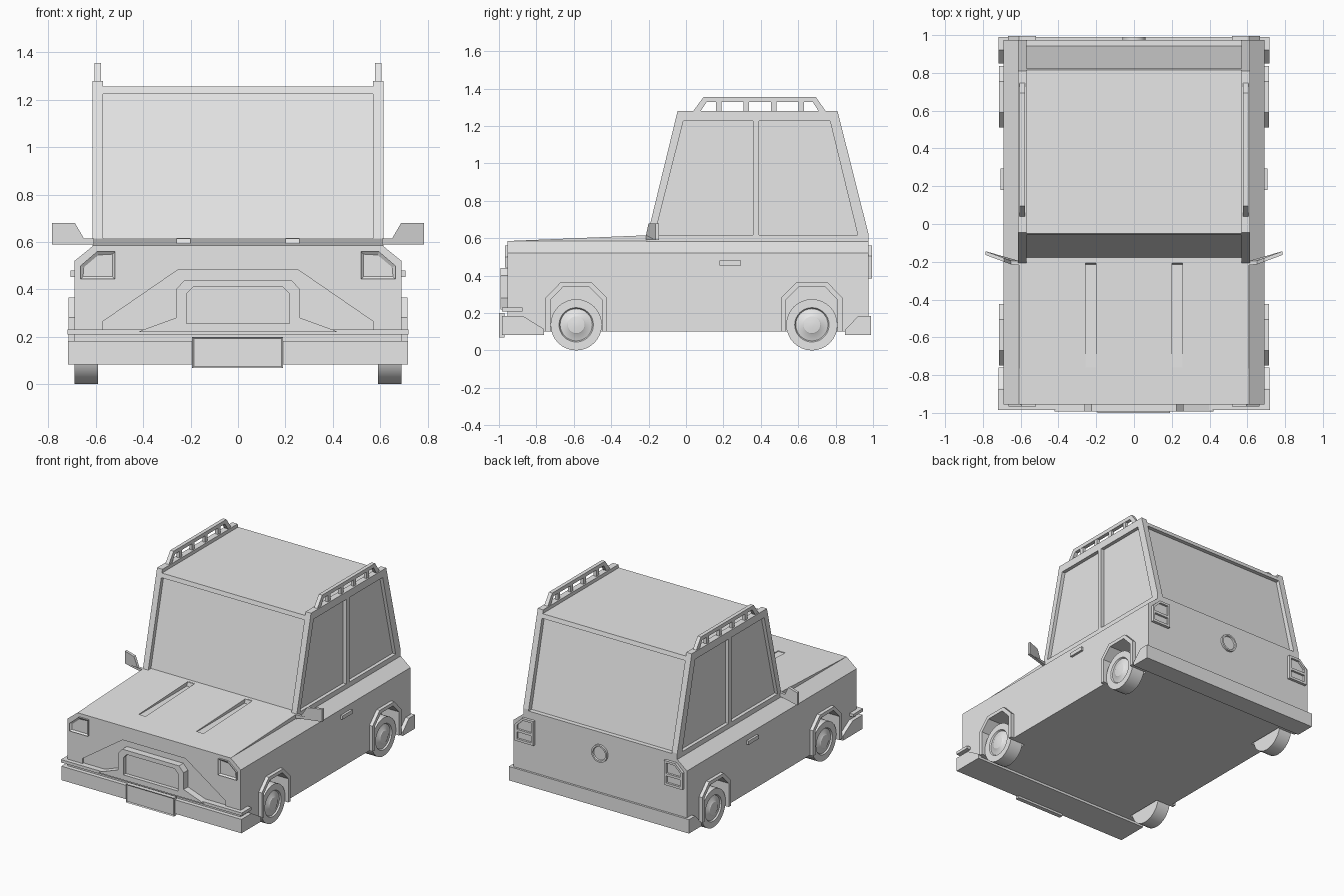
import bpy, bmesh, math
from mathutils import Vector

if "Cube" in bpy.data.objects:
    bpy.data.objects.remove(bpy.data.objects["Cube"])

grey = bpy.data.materials.new("light_grey")
grey.use_nodes = True
grey.diffuse_color = (0.8, 0.8, 0.8, 1)
grey.node_tree.nodes["Principled BSDF"].inputs["Base Color"].default_value = (0.8, 0.8, 0.8, 1)


def finish(name, bm):
    bmesh.ops.recalc_face_normals(bm, faces=bm.faces)
    mesh = bpy.data.meshes.new(name)
    bm.to_mesh(mesh)
    bm.free()
    mesh.materials.append(grey)
    ob = bpy.data.objects.new(name, mesh)
    bpy.context.collection.objects.link(ob)
    return ob


def prism(name, pts, axis, a, b, rim=0, sink=0):
    """Extrude a 2D outline along x or y; the cap at b may get a sunken panel."""
    def place(p, t):
        return (t, p[0], p[1]) if axis == "x" else (p[0], t, p[1])
    bm = bmesh.new()
    va = [bm.verts.new(place(p, a)) for p in pts]
    vb = [bm.verts.new(place(p, b)) for p in pts]
    bm.faces.new(va)
    cap = bm.faces.new(vb)
    for i in range(len(pts)):
        j = (i + 1) % len(pts)
        bm.faces.new((va[i], va[j], vb[j], vb[i]))
    bmesh.ops.recalc_face_normals(bm, faces=bm.faces)
    if rim:
        bmesh.ops.inset_region(bm, faces=[cap], thickness=rim, depth=-sink)
    return finish(name, bm)


def rect(u0, u1, v0, v1):
    return [(u0, v0), (u1, v0), (u1, v1), (u0, v1)]


def mirrored(half):
    """Complete a symmetric outline from its +x half."""
    return half + [(-x, z) for x, z in reversed(half)]


def cut(ob, cutters):
    for c in cutters:
        c.hide_render = True
        mod = ob.modifiers.new("cut", "BOOLEAN")
        mod.object, mod.solver = c, "EXACT"
        bpy.context.view_layer.objects.active = ob
        bpy.ops.object.modifier_apply(modifier=mod.name)
        bpy.data.objects.remove(c)


def lathe(name, profile, centre, axis, sign, steps=32):
    """Revolve (radius, offset) points about x or y; smooth shaded."""
    bm = bmesh.new()
    rings = []
    for r, o in profile:
        ring = []
        for i in range(steps):
            t = 2 * math.pi * i / steps
            u, v = r * math.cos(t), r * math.sin(t)
            d = (sign * o, u, v) if axis == "x" else (u, sign * o, v)
            ring.append(bm.verts.new(Vector(centre) + Vector(d)))
        rings.append(ring)
    for ra, rb in zip(rings, rings[1:]):
        for i in range(steps):
            j = (i + 1) % steps
            bm.faces.new((ra[i], ra[j], rb[j], rb[i]))
    bm.faces.new(rings[0])
    bm.faces.new(rings[-1])
    ob = finish(name, bm)
    bpy.ops.object.select_all(action="DESELECT")
    ob.select_set(True)
    bpy.context.view_layer.objects.active = ob
    bpy.ops.object.shade_smooth_by_angle(angle=math.radians(25))
    return ob


SIDES = ((1, "left"), (-1, "right"))
AXLES = ((-0.587, "front"), (0.673, "rear"))


def arch(y, grow):
    """Half-octagon wheel opening, as a path from floor to floor."""
    w, top, low = 0.138 + grow, 0.34 + grow, 0.1
    return [(y - w, low), (y - w, 0.27 + grow / 2), (y - 0.07 - grow / 2, top),
            (y + 0.07 + grow / 2, top), (y + w, 0.27 + grow / 2), (y + w, low)]


# Lower body with wheel wells and a shallow nose recess
body = prism("body", mirrored([(0.69, 0.1), (0.69, 0.52), (0.61, 0.585)]), "y", -0.955, 0.975)
cutters = []
for s, side in SIDES:
    for y, end in AXLES:
        well = arch(y, 0)
        well[0], well[-1] = (well[0][0], 0.05), (well[-1][0], 0.05)
        cutters.append(prism("well_cutter", well, "x", s * 0.575, s * 0.8))
nose = mirrored([(0.57, 0.225), (0.57, 0.265), (0.25, 0.485)])
cutters.append(prism("nose_cutter", nose, "y", -1.1, -0.943))
cut(body, cutters)

# Hood wedge with two tapering grooves
hood = prism("hood", [(-0.955, 0.575), (-0.955, 0.585), (-0.15, 0.618), (-0.15, 0.575)], "x", -0.61, 0.61)
cut(hood, [prism("groove_cutter", rect(s * 0.202, s * 0.257, 0.588, 0.7), "y", -0.76, -0.2)
           for s, _ in SIDES])

# Cabin: inset glass core, header and sill rails, side frames with windows
prism("cabin_glass", [(-0.185, 0.58), (-0.025, 1.25), (0.79, 1.25), (0.95, 0.58)], "x", -0.588, 0.588)


def front_y(z):
    return -0.215 + (z - 0.585) * 0.2446


def back_y(z):
    return min(0.975, 0.975 - (z - 0.625) * 0.252)


for part, z0, z1 in (("window_sill", 0.58, 0.615), ("roof", 1.225, 1.255)):
    prism(part, [(front_y(z0), z0), (front_y(z1), z1), (back_y(z1), z1), (back_y(z0), z0)],
          "x", -0.575, 0.575)
for s, side in SIDES:
    frame = prism(side + "_cabin_frame", [(-0.215, 0.58), (-0.045, 1.28), (0.81, 1.28),
                  (0.975, 0.625), (0.975, 0.58)], "x", s * 0.57, s * 0.613)
    panes = ([(-0.168, 0.618), (-0.014, 1.226), (0.357, 1.226), (0.357, 0.618)],
             [(0.39, 0.618), (0.39, 1.226), (0.77, 1.226), (0.918, 0.618)])
    cut(frame, [prism("pane_cutter", p, "x", s * 0.5, s * 0.7) for p in panes])

    # Roof rail with evenly spaced posts
    path = [(0.035, 1.275), (0.094, 1.355), (0.694, 1.355), (0.75, 1.275)]
    inner = [(0.075, 1.275), (0.11, 1.328), (0.678, 1.328), (0.712, 1.275)]
    prism(side + "_roof_rail", path + inner[::-1], "x", s * 0.578, s * 0.605)
    for i in range(4):
        y = 0.175 + i * 0.147
        prism(f"{side}_rail_post_{i + 1}", rect(y - 0.014, y + 0.014, 1.275, 1.335),
              "x", s * 0.58, s * 0.603)

    # Wing mirror, swept backwards toward its tip
    mirror = prism(side + "_wing_mirror", [(s * x, z) for x, z in (
        (0.6, 0.59), (0.785, 0.59), (0.785, 0.68), (0.688, 0.68), (0.65, 0.615), (0.6, 0.615))],
        "y", -0.218, -0.198)
    for v in mirror.data.vertices:
        v.co.y += 0.37 * max(0, abs(v.co.x) - 0.64)

    prism(side + "_door_handle", rect(0.18, 0.295, 0.453, 0.48), "x", s * 0.68, s * 0.706)

    # Lamps
    prism(side + "_headlight", [(s * x, z) for x, z in (
        (0.518, 0.443), (0.665, 0.443), (0.665, 0.5), (0.595, 0.56), (0.518, 0.56))],
        "y", -0.94, -0.967, 0.016, 0.01)
    lamp = prism(side + "_tail_light", [(s * x, z) for x, z in (
        (0.52, 0.385), (0.667, 0.385), (0.667, 0.505), (0.61, 0.56), (0.52, 0.56))],
        "y", 0.95, 0.995)
    upper = [(s * x, z) for x, z in ((0.537, 0.47), (0.65, 0.47), (0.65, 0.5),
                                     (0.604, 0.544), (0.537, 0.544))]
    lower = rect(s * 0.537, s * 0.65, 0.402, 0.452)
    cut(lamp, [prism("lens_cutter", p, "y", 0.98, 1.1) for p in (upper, lower)])

    # Wheel arch trims and wheels
    for y, end in AXLES:
        prism(f"{side}_{end}_arch_trim", arch(y, 0.025) + arch(y, 0)[::-1], "x", s * 0.67, s * 0.715)
        lathe(f"{side}_{end}_wheel", [(0.137, 0), (0.137, 0.1), (0.092, 0.1), (0.086, 0.09),
              (0.05, 0.1), (0.045, 0.104), (0.015, 0.108)], (s * 0.59, y, 0.137), "x", s)

# Bumpers and the front lip
prism("front_bumper", [(-0.985, 0.083), (-0.985, 0.183), (-0.87, 0.183), (-0.76, 0.115),
                       (-0.76, 0.083)], "x", -0.717, 0.717)
prism("rear_bumper", [(0.99, 0.083), (0.99, 0.183), (0.92, 0.183), (0.85, 0.11),
                      (0.85, 0.083)], "x", -0.717, 0.717)
prism("front_lip", rect(-0.985, -0.875, 0.209, 0.23), "x", -0.72, 0.72)

# Grille surround and number plate
grille = prism("grille_surround", mirrored([(0.42, 0.22), (0.4, 0.23), (0.262, 0.28), (0.262, 0.4),
                                            (0.225, 0.44)]), "y", -0.93, -0.993)
cut(grille, [prism("grille_cutter", mirrored([(0.218, 0.257), (0.218, 0.38), (0.19, 0.41)]),
                   "y", -1.1, -0.965)])
prism("number_plate", rect(-0.193, 0.19, 0.068, 0.2), "y", -0.97, -1.0, 0.01, 0.006)

# Round tailgate emblem ring
lathe("tailgate_ring", [(0.062, 0), (0.062, 0.02), (0.05, 0.02), (0.047, 0.01)],
      (0, 0.97, 0.465), "y", 1)
